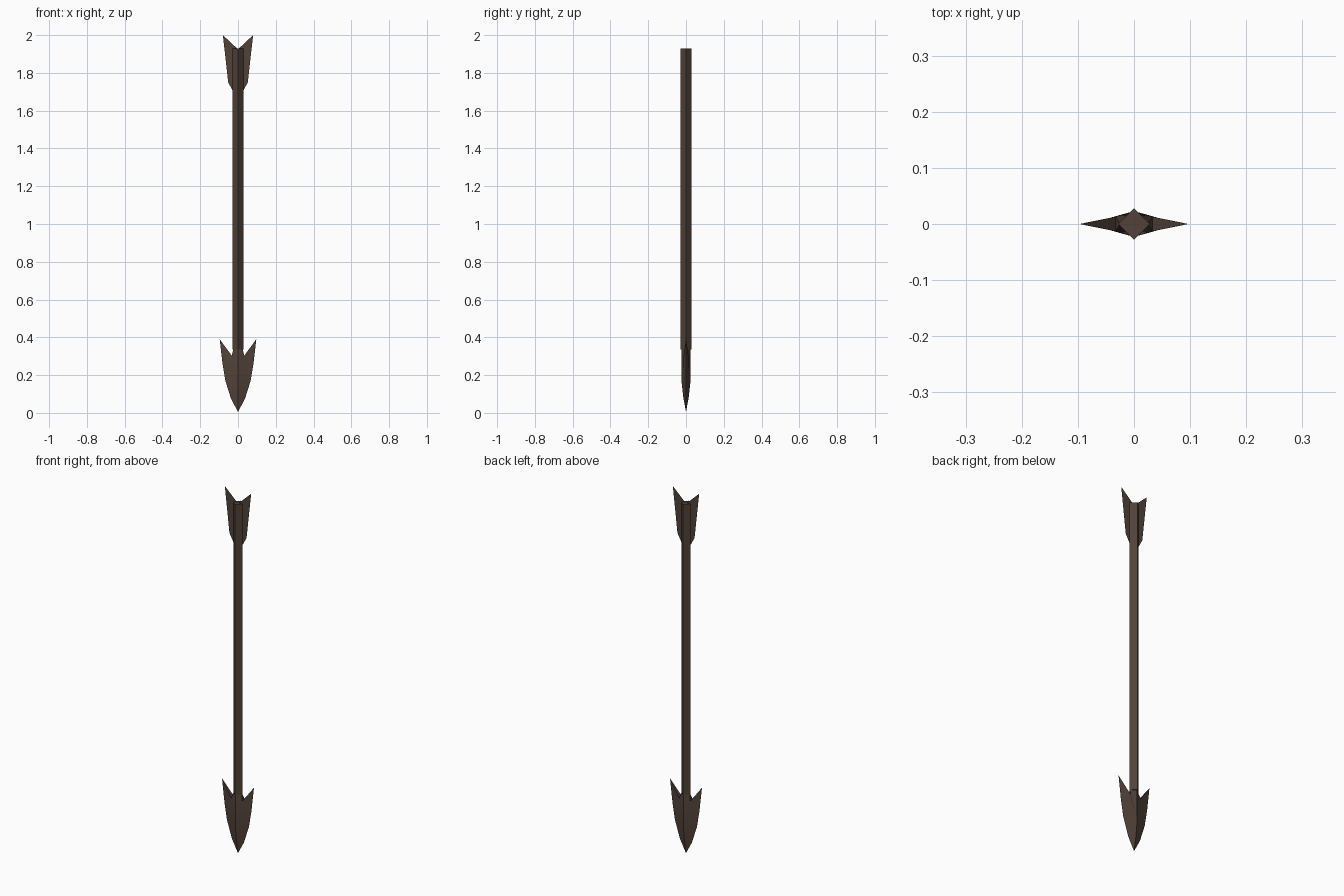
import bpy

if "Cube" in bpy.data.objects:
    bpy.data.objects.remove(bpy.data.objects["Cube"])

wood = bpy.data.materials.new("dark_brown")
wood.diffuse_color = (0.085, 0.055, 0.042, 1)
wood.use_nodes = True
wood.node_tree.nodes["Principled BSDF"].inputs["Base Color"].default_value = wood.diffuse_color


def finish(obj, mirror=None, angle=0.6):
    obj.data.materials.append(wood)
    bpy.ops.object.select_all(action='DESELECT')
    obj.select_set(True)
    bpy.context.view_layer.objects.active = obj
    if mirror:
        m = obj.modifiers.new("mirror", 'MIRROR')
        m.use_axis = mirror
        m.merge_threshold = 0.0005
        bpy.ops.object.modifier_apply(modifier=m.name)
    bpy.ops.object.shade_smooth_by_angle(angle=angle)


def mesh_part(name, points, faces, mirror):
    """Part of a shape from named points, completed by mirroring."""
    keys = list(points)
    me = bpy.data.meshes.new(name)
    me.from_pydata([points[k] for k in keys], [],
                   [[keys.index(k) for k in f.split()] for f in faces])
    obj = bpy.data.objects.new(name, me)
    bpy.context.collection.objects.link(obj)
    finish(obj, mirror)


# Shaft: four-sided rod with corners on the axes
z0, z1 = 0.335, 1.93
bpy.ops.mesh.primitive_cylinder_add(vertices=4, radius=0.028, depth=z1 - z0,
                                    location=(0, 0, (z0 + z1) / 2))
shaft = bpy.context.object
shaft.name = "shaft"
finish(shaft)

# Arrowhead: one quarter with ridge (c), edge (e), notch (n) and socket (s)
mesh_part("arrowhead", {
    "tip": (0, 0, 0.005),
    "c1": (0, -0.014, 0.08), "c2": (0, -0.023, 0.16), "c3": (0, -0.023, 0.337),
    "e1": (0.037, 0, 0.075), "e2": (0.067, 0, 0.17),
    "e3": (0.082, 0, 0.26), "e4": (0.097, 0, 0.39),
    "n": (0.033, -0.013, 0.303), "n0": (0.033, 0, 0.303),
    "s": (0.025, 0, 0.337), "o": (0, 0, 0.337),
}, ["tip e1 c1", "c1 e1 e2 c2", "c2 e2 e3 n", "n e3 e4",
    "c2 n s c3", "n e4 n0", "n n0 s", "c3 s o"], (True, True, False))

# Fletching: thin flat vanes on both sides
mesh_part("fletching", {
    "a": (0, 0, 1.70), "b": (0.028, 0, 1.705), "c": (0.052, 0, 1.75),
    "d": (0.08, 0, 2.0), "e": (0, 0, 1.925),
}, ["a b c d e"], (True, False, False))
